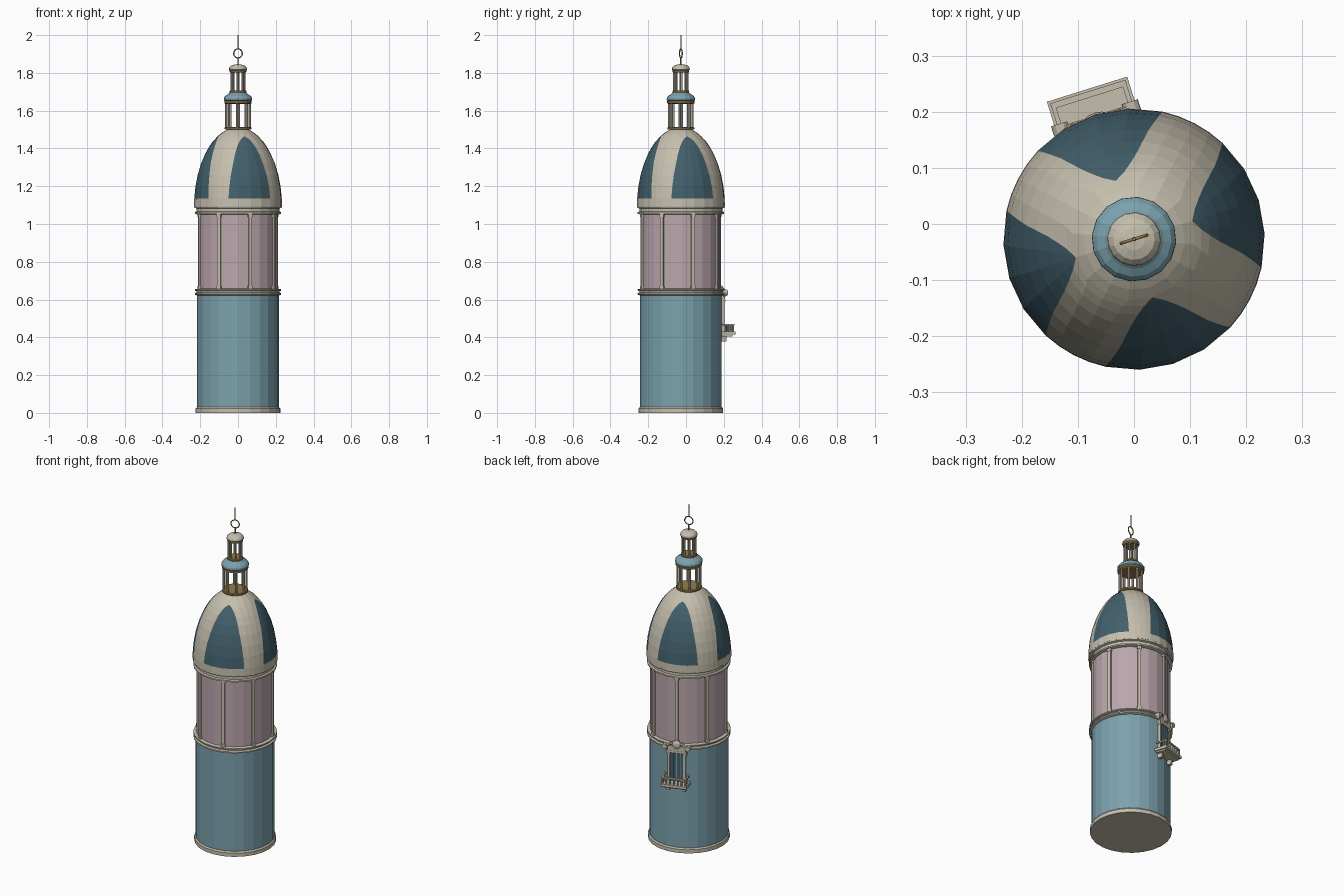
import bpy, bmesh, math
from mathutils import Matrix, Vector

if "Cube" in bpy.data.objects:
    bpy.data.objects.remove(bpy.data.objects["Cube"])

# Tower frame: turned about z, balcony on local +Y
FRAME = Matrix.Translation((0, -0.027, 0)) @ Matrix.Rotation(math.radians(17.4), 4, 'Z')


def material(name, rgb):
    m = bpy.data.materials.new(name)
    m.diffuse_color = (*rgb, 1)
    m.use_nodes = True
    m.node_tree.nodes["Principled BSDF"].inputs["Base Color"].default_value = m.diffuse_color
    return m


CREAM = material("cream stone", (0.56, 0.52, 0.42))
BLUE = material("blue wall", (0.20, 0.36, 0.425))
TEAL = material("dark teal", (0.055, 0.117, 0.15))
PINK = material("dusty pink", (0.50, 0.385, 0.425))
GOLD = material("old gold", (0.30, 0.20, 0.06))


def finish(name, bm, mats, smooth=False):
    bmesh.ops.recalc_face_normals(bm, faces=bm.faces)
    me = bpy.data.meshes.new(name)
    bm.to_mesh(me)
    bm.free()
    for m in mats:
        me.materials.append(m)
    ob = bpy.data.objects.new(name, me)
    ob.matrix_world = FRAME
    bpy.context.collection.objects.link(ob)
    if smooth:
        for p in me.polygons:
            p.use_smooth = True
    return ob


def lathe(name, profile, mat, n=24, smooth=False):
    """Closed turned solid from (radius, z) points, capped at both ends."""
    bm = bmesh.new()
    rings = [[bm.verts.new((r * math.cos(2 * math.pi * i / n),
                            r * math.sin(2 * math.pi * i / n), z)) for i in range(n)]
             for r, z in profile]
    for a, b in zip(rings, rings[1:]):
        for i in range(n):
            j = (i + 1) % n
            bm.faces.new((a[i], a[j], b[j], b[i]))
    bm.faces.new(rings[0][::-1])
    bm.faces.new(rings[-1])
    return finish(name, bm, [mat], smooth)


def add_box(bm, center, size, turn=0.0):
    m = (Matrix.Rotation(turn, 4, 'Z') @ Matrix.Translation(center)
         @ Matrix.Diagonal((*size, 1)))
    bmesh.ops.create_cube(bm, size=1, matrix=m)


def add_rod(bm, p, q, r, n=8):
    p, q = Vector(p), Vector(q)
    d = q - p
    m = Matrix.Translation((p + q) / 2) @ d.to_track_quat('Z', 'Y').to_matrix().to_4x4()
    bmesh.ops.create_cone(bm, cap_ends=True, segments=n, radius1=r, radius2=r,
                          depth=d.length, matrix=m)


def add_ball(bm, center, size):
    m = Matrix.Translation(center) @ Matrix.Diagonal((*size, 1))
    bmesh.ops.create_uvsphere(bm, u_segments=12, v_segments=8, radius=1, matrix=m)


# Drums and mouldings
lathe("plinth", [(0.224, 0), (0.224, 0.022), (0.218, 0.03)], CREAM)
lathe("lower_wall", [(0.216, 0.028), (0.216, 0.63)], BLUE)
lathe("middle_cornice", [(0.218, 0.622), (0.229, 0.626), (0.229, 0.634), (0.219, 0.638),
                         (0.219, 0.644), (0.229, 0.647), (0.229, 0.654), (0.212, 0.658)], CREAM)
lathe("upper_wall", [(0.212, 0.655), (0.212, 1.06)], PINK)
lathe("upper_cornice", [(0.213, 1.05), (0.229, 1.054), (0.229, 1.063), (0.22, 1.067),
                        (0.22, 1.082), (0.231, 1.086), (0.233, 1.095)], CREAM)

# Pilasters round the upper drum
bm = bmesh.new()
for k in range(8):
    t = k * math.pi / 4
    add_box(bm, (0.213, 0, 0.857), (0.014, 0.018, 0.40), t)
    add_box(bm, (0.214, 0, 0.665), (0.016, 0.024, 0.016), t)
    add_box(bm, (0.214, 0, 1.045), (0.016, 0.024, 0.016), t)
finish("pilasters", bm, [CREAM])

# Dome: columns follow the arched edges of four dark panels
Z0, Z1, R, H = 1.093, 1.502, 0.233, 0.42
ARCH = [(1.135, 30), (1.2, 29), (1.26, 27.5), (1.32, 25), (1.37, 22.5), (1.41, 19),
        (1.435, 14.5), (1.452, 9), (1.464, 0.4)]
rows = [(Z0, 30)] + ARCH + [(1.48, 0.4), (1.493, 0.4), (Z1, 0.4)]
bm = bmesh.new()
rings = []
for z, w in rows:
    r = R * math.sqrt(1 - ((z - Z0) / H) ** 2)
    angles = []
    for q in range(4):
        angles += [90 * q - w + w * i / 2 for i in range(4)]
        angles += [90 * q + w + (90 - 2 * w) * i / 4 for i in range(4)]
    rings.append([bm.verts.new((r * math.cos(math.radians(a)), r * math.sin(math.radians(a)), z))
                  for a in angles])
for row, (a, b) in enumerate(zip(rings, rings[1:])):
    for i in range(32):
        j = (i + 1) % 32
        f = bm.faces.new((a[i], a[j], b[j], b[i]))
        f.material_index = 1 if i % 8 < 4 and 1 <= row < len(ARCH) else 0
bm.faces.new(rings[-1])
bm.faces.new(rings[0][::-1])
finish("dome", bm, [CREAM, TEAL])


# Two open lanterns
def colonnade(name, radius, z0, z1, thick):
    bm = bmesh.new()
    for k in range(8):
        t = (k + 0.5) * math.pi / 4
        x, y = radius * math.cos(t), radius * math.sin(t)
        add_rod(bm, (x, y, z0), (x, y, z1), thick)
    finish(name, bm, [CREAM])


lathe("lantern_floor", [(0.066, 1.499), (0.071, 1.502), (0.071, 1.51), (0.067, 1.513)], GOLD, 16)
colonnade("lantern_columns", 0.062, 1.51, 1.64, 0.0065)
lathe("lantern_ring", [(0.066, 1.636), (0.073, 1.64), (0.073, 1.65), (0.068, 1.653)], GOLD, 16)
lathe("lantern_roof", [(0.07, 1.65), (0.0755, 1.656), (0.075, 1.668), (0.067, 1.679),
                       (0.053, 1.687), (0.042, 1.697)], BLUE, 16)
lathe("turret_floor", [(0.041, 1.694), (0.044, 1.697), (0.044, 1.704), (0.04, 1.707)], GOLD, 16)
colonnade("turret_columns", 0.036, 1.704, 1.808, 0.005)
lathe("turret_ring", [(0.04, 1.802), (0.044, 1.805), (0.044, 1.813), (0.04, 1.816)], GOLD, 16)
lathe("turret_cap", [(0.043, 1.813), (0.048, 1.818), (0.046, 1.828), (0.037, 1.838),
                     (0.02, 1.844), (0.004, 1.846)], CREAM, 16)

# Finial: rod and upright hoop
bm = bmesh.new()
add_rod(bm, (0, 0, 1.84), (0, 0, 1.882), 0.004)
add_rod(bm, (0, 0, 1.925), (0, 0, 2.0), 0.003)
finish("finial_rod", bm, [GOLD])
bm = bmesh.new()
N, M = 20, 6
loops = []
for i in range(N):
    t = 2 * math.pi * i / N
    loops.append([bm.verts.new(((0.024 + 0.0032 * math.cos(s)) * math.cos(t),
                                0.0032 * math.sin(s),
                                1.903 + (0.024 + 0.0032 * math.cos(s)) * math.sin(t)))
                  for s in (2 * math.pi * k / M for k in range(M))])
for i in range(N):
    a, b = loops[i], loops[(i + 1) % N]
    for k in range(M):
        bm.faces.new((a[k], a[(k + 1) % M], b[(k + 1) % M], b[k]))
finish("finial_hoop", bm, [GOLD], True)

# Balcony slab, brackets, balusters and rails
bm = bmesh.new()
add_box(bm, (0, 0.241, 0.422), (0.15, 0.078, 0.016))
add_box(bm, (0, 0.236, 0.410), (0.136, 0.06, 0.010))
for s in (-1, 1):
    add_box(bm, (s * 0.045, 0.221, 0.393), (0.018, 0.03, 0.03))
    add_box(bm, (s * 0.066, 0.242, 0.467), (0.008, 0.06, 0.008))
    for v in (0.235, 0.253):
        add_rod(bm, (s * 0.066, v, 0.43), (s * 0.066, v, 0.465), 0.004, 6)
add_box(bm, (0, 0.27, 0.467), (0.14, 0.011, 0.008))
for k in range(7):
    u = -0.066 + 0.022 * k
    add_rod(bm, (u, 0.27, 0.43), (u, 0.27, 0.465), 0.005, 6)
finish("balcony", bm, [CREAM])

# Balcony door with frame
bm = bmesh.new()
add_box(bm, (0, 0.213, 0.515), (0.08, 0.012, 0.17))
finish("door_glass", bm, [TEAL])
bm = bmesh.new()
for s in (-1, 1):
    add_box(bm, (s * 0.045, 0.214, 0.515), (0.013, 0.022, 0.17))
    add_box(bm, (s * 0.045, 0.216, 0.595), (0.02, 0.026, 0.012))
add_box(bm, (0, 0.214, 0.607), (0.115, 0.026, 0.014))
finish("door_frame", bm, [CREAM])
bm = bmesh.new()
add_box(bm, (0, 0.219, 0.515), (0.005, 0.004, 0.17))
for s in (-1, 1):
    add_box(bm, (s * 0.021, 0.219, 0.515), (0.003, 0.003, 0.17))
finish("door_bars", bm, [BLUE])

# Scrolled pediment over the door
bm = bmesh.new()
for s in (-1, 1):
    pts = [(s * (0.072 - 0.05 * i / 5), 0.222, 0.622 + 0.034 * math.sin(math.pi / 2 * i / 5))
           for i in range(6)]
    for p, q in zip(pts, pts[1:]):
        add_rod(bm, p, q, 0.009)
    add_rod(bm, (s * 0.066, 0.208, 0.637), (s * 0.066, 0.236, 0.637), 0.015, 12)
add_ball(bm, (0, 0.222, 0.65), (0.026, 0.014, 0.026))
add_box(bm, (0, 0.218, 0.628), (0.10, 0.016, 0.028))
finish("pediment", bm, [CREAM])
